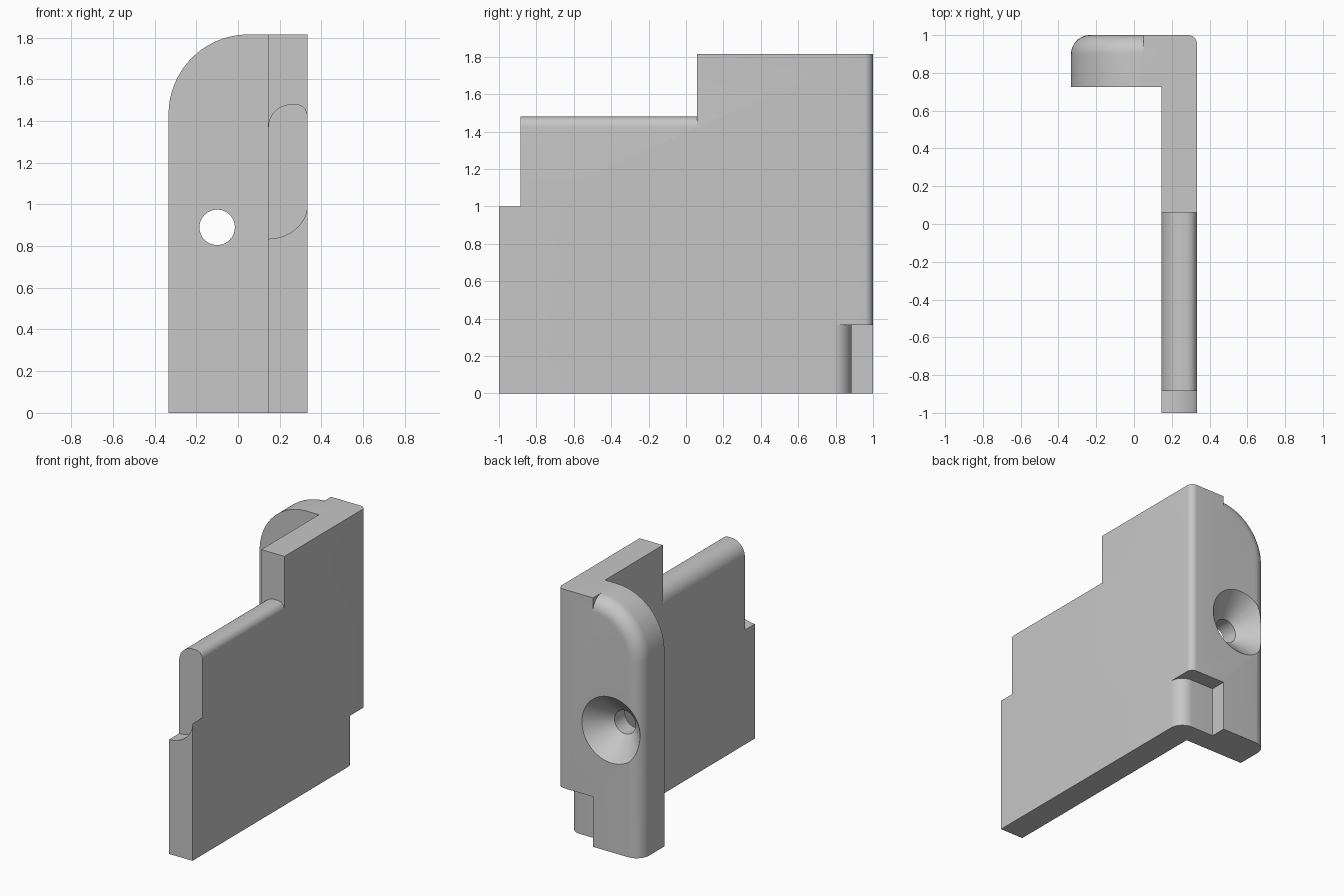
import bpy
import bmesh
from math import sin, cos, pi, radians

if "Cube" in bpy.data.objects:
    bpy.data.objects.remove(bpy.data.objects["Cube"], do_unlink=True)

# Outer limits and thicknesses
SIDE, INNER, LOBE = 0.333, 0.145, 0.05
FLANGE, TOP = 0.725, 1.815

grey = bpy.data.materials.new("light grey")
grey.use_nodes = True
grey.diffuse_color = (0.57, 0.57, 0.57, 1)
grey.node_tree.nodes["Principled BSDF"].inputs["Base Color"].default_value = (0.57, 0.57, 0.57, 1)


def arc(cx, cy, rx, ry, start, end, steps=16):
    angles = [radians(start + (end - start) * i / steps) for i in range(steps + 1)]
    return [(cx + rx * cos(a), cy + ry * sin(a)) for a in angles]


def loft(name, rings):
    """Closed solid through rings that share the same point count."""
    bm = bmesh.new()
    loops = [[bm.verts.new(p) for p in ring] for ring in rings]
    for a, b in zip(loops, loops[1:]):
        for i in range(len(a)):
            j = (i + 1) % len(a)
            bm.faces.new((a[i], a[j], b[j], b[i]))
    bm.faces.new(loops[0])
    bm.faces.new(loops[-1])
    bmesh.ops.recalc_face_normals(bm, faces=bm.faces)
    mesh = bpy.data.meshes.new(name)
    bm.to_mesh(mesh)
    bm.free()
    mesh.materials.append(grey)
    obj = bpy.data.objects.new(name, mesh)
    bpy.context.collection.objects.link(obj)
    return obj


def along_y(name, profile, y0, y1):
    return loft(name, [[(x, y, z) for x, z in profile] for y in (y0, y1)])


def along_z(name, outline, z0, z1):
    return loft(name, [[(x, y, z) for x, y in outline] for z in (z0, z1)])


# Rear block: L-shaped footprint with a softened outer corner
bracket = along_z("bracket", [(LOBE, FLANGE), (INNER, FLANGE), (INNER, 0.06), (SIDE, 0.06)]
                  + arc(SIDE - 0.045, 0.955, 0.045, 0.045, 0, 90, 8) + [(LOBE, 1)], 0, TOP)

# Middle wall with a rounded top edge
wall = along_y("wall", [(INNER, 0), (SIDE, 0)]
               + arc(SIDE - 0.055, 1.425, 0.055, 0.055, 0, 90, 10)
               + arc(INNER + 0.11, 1.37, 0.11, 0.11, 90, 180), -0.885, 0.4)

# Low front end with a hollowed top
front_end = along_y("front_end", [(INNER, 0), (SIDE, 0)]
                    + arc(INNER, 1.0, SIDE - INNER, 0.165, 0, -90), -1, -0.5)

# Flange lobe: big rounded shoulder, back edge rolled over
RADIUS, ROLL = 0.383, 0.1


def lobe_ring(y, inset):
    r = RADIUS - inset
    outline = [(0.2, 0), (0.2, TOP - inset)] + arc(LOBE, TOP - RADIUS, r, r, 90, 180, 28) \
        + [(inset - SIDE, 0)]
    return [(x, y, z) for x, z in outline]


roll = [pi / 2 * i / 12 for i in range(13)]
lobe = loft("flange_lobe", [lobe_ring(FLANGE, 0)]
            + [lobe_ring(1 - ROLL + ROLL * sin(t), ROLL * (1 - cos(t))) for t in roll])

# Cutters: countersunk screw hole and lower corner notch
hole = loft("screw_hole_cutter", [
    [(x, y, z) for x, z in arc(-0.1, 0.89, r, r, 0, 352.5, 47)]
    for y, r in ((0.6, 0.085), (0.845, 0.085), (1.05, 0.29))])
notch = along_z("notch_cutter", [(LOBE, 0.885)]
                + arc(SIDE - 0.1, 0.785, 0.1, 0.1, 90, 0, 12)
                + [(0.5, 0.785), (0.5, 1.1), (LOBE, 1.1)], -0.1, 0.365)

# Join the solids, then cut
bpy.context.view_layer.objects.active = bracket
for part, mode in ((wall, "UNION"), (front_end, "UNION"), (lobe, "UNION"),
                   (hole, "DIFFERENCE"), (notch, "DIFFERENCE")):
    mod = bracket.modifiers.new(part.name, "BOOLEAN")
    mod.object, mod.operation, mod.solver = part, mode, "EXACT"
    bpy.ops.object.modifier_apply(modifier=mod.name)
    bpy.data.objects.remove(part, do_unlink=True)

# Merge coplanar seams and smooth the rounded edges
bm = bmesh.new()
bm.from_mesh(bracket.data)
bmesh.ops.remove_doubles(bm, verts=bm.verts, dist=0.0002)
bmesh.ops.dissolve_limit(bm, angle_limit=radians(0.5), verts=bm.verts, edges=bm.edges)
bm.to_mesh(bracket.data)
bm.free()
bpy.ops.object.select_all(action="DESELECT")
bracket.select_set(True)
bpy.ops.object.shade_smooth_by_angle(angle=radians(25))
